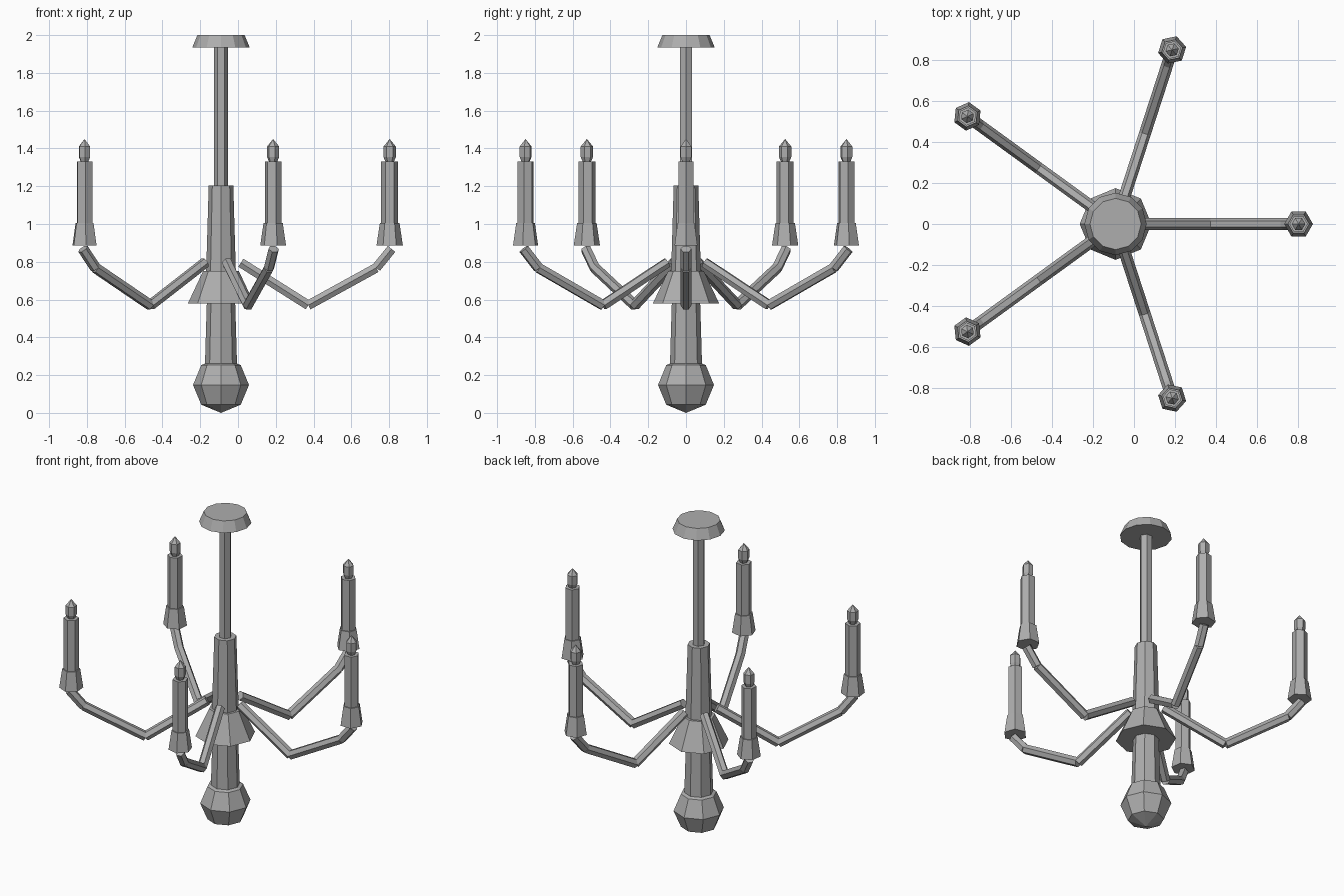
import bpy, bmesh, math
from mathutils import Matrix, Vector

cube = bpy.data.objects.get("Cube")
if cube:
    bpy.data.objects.remove(cube, do_unlink=True)

CENTRE_X = -0.09
ARMS = 5
ARM_REACH = 0.893

grey = bpy.data.materials.new("plain_grey")
grey.use_nodes = True
grey.diffuse_color = (0.42, 0.42, 0.42, 1)
grey.node_tree.nodes["Principled BSDF"].inputs["Base Color"].default_value = grey.diffuse_color


def finish(name, bm, location=(CENTRE_X, 0, 0), turn=0):
    """Turn a bmesh into a flat-shaded object."""
    bmesh.ops.recalc_face_normals(bm, faces=bm.faces)
    mesh = bpy.data.meshes.new(name)
    bm.to_mesh(mesh)
    bm.free()
    mesh.materials.append(grey)
    obj = bpy.data.objects.new(name, mesh)
    obj.location = location
    obj.rotation_euler.z = turn
    bpy.context.collection.objects.link(obj)
    return obj


def lathe(name, profile, sides, **place):
    """Stack rings of (radius, height) into a closed faceted solid."""
    bm = bmesh.new()
    rings = []
    for radius, z in profile:
        ring = []
        for i in range(sides):
            a = math.tau * i / sides
            ring.append(bm.verts.new((radius * math.cos(a), radius * math.sin(a), z)))
        rings.append(ring)
    for low, high in zip(rings, rings[1:]):
        for i in range(sides):
            j = (i + 1) % sides
            bm.faces.new((low[i], low[j], high[j], high[i]))
    bm.faces.new(rings[0])
    bm.faces.new(rings[-1])
    bmesh.ops.remove_doubles(bm, verts=bm.verts, dist=0.0001)
    return finish(name, bm, **place)


def rods(name, points, radius, **place):
    """Separate six-sided rods joining points in the XZ plane."""
    bm = bmesh.new()
    for (x1, z1), (x2, z2) in zip(points, points[1:]):
        a, b = Vector((x1, 0, z1)), Vector((x2, 0, z2))
        along = (b - a).normalized()
        side = Vector((0, 1, 0))
        up = along.cross(side)
        # Corners point sideways
        frame = Matrix((side, up, -along)).transposed()
        if frame.determinant() < 0:
            frame = Matrix((side, up, along)).transposed()
        rod = bmesh.ops.create_cone(bm, cap_ends=True, segments=6, radius1=radius,
                                    radius2=radius, depth=(b - a).length)
        turn = Matrix.Rotation(math.pi / 2, 3, "Z")
        bmesh.ops.transform(bm, verts=rod["verts"],
                            matrix=Matrix.Translation((a + b) / 2) @ (frame @ turn).to_4x4())
    return finish(name, bm, **place)


# Ceiling plate and hanging stem
lathe("ceiling_plate", [(0.152, 1.935), (0.125, 2.0)], 12)
lathe("hanging_stem", [(0.037, 1.15), (0.037, 1.95)], 6)

# Central body
lathe("upper_column", [(0.08, 0.7), (0.065, 1.205)], 8)
lathe("collar", [(0.175, 0.58), (0.095, 0.75)], 8)
lathe("lower_column", [(0.086, 0.22), (0.074, 0.62)], 8)

# Faceted ball at the bottom
bm = bmesh.new()
bmesh.ops.create_uvsphere(bm, u_segments=8, v_segments=4, radius=0.148)
finish("bottom_ball", bm, location=(CENTRE_X, 0, 0.148))

# Arms with their candles
arm_path = [(0.105, 0.795), (0.462, 0.57), (0.822, 0.768), (0.903, 0.868)]
for n in range(ARMS):
    turn = math.tau * n / ARMS
    spot = (CENTRE_X + ARM_REACH * math.cos(turn), ARM_REACH * math.sin(turn), 0)
    rods(f"arm_{n + 1}", arm_path, 0.029, turn=turn)
    lathe(f"candle_cup_{n + 1}", [(0.07, 0.885), (0.052, 1.005)], 6, location=spot, turn=turn)
    lathe(f"candle_{n + 1}", [(0.045, 0.98), (0.045, 1.33)], 6, location=spot, turn=turn)
    lathe(f"flame_{n + 1}", [(0.02, 1.325), (0.033, 1.355), (0.033, 1.41), (0.0, 1.45)],
          6, location=spot, turn=turn)
